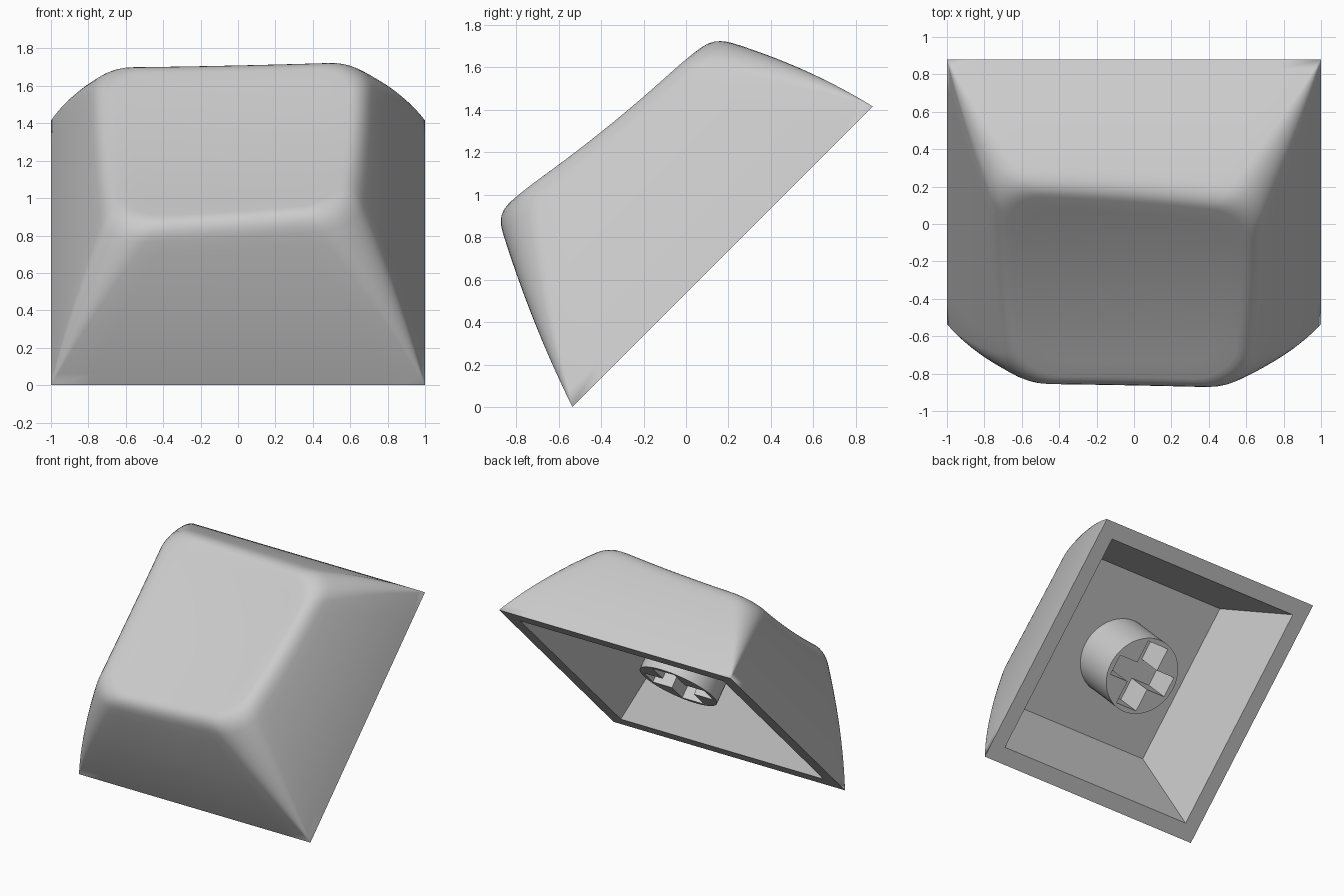
import bpy, bmesh, math
from mathutils import Vector, Matrix

if "Cube" in bpy.data.objects:
    bpy.data.objects.remove(bpy.data.objects["Cube"])

# Key cap is built flat (base on z = 0), then tilted 45 degrees
TILT = Matrix.Translation((0, 0.1725, 0.7075)) @ Matrix.Rotation(math.radians(45), 4, 'X')

grey = bpy.data.materials.new("light_grey")
grey.diffuse_color = (0.6, 0.6, 0.6, 1)
grey.use_nodes = True
grey.node_tree.nodes["Principled BSDF"].inputs["Base Color"].default_value = grey.diffuse_color


def finish(bm, name, smooth=True, recalc=True):
    bmesh.ops.remove_doubles(bm, verts=bm.verts, dist=1e-5)
    if recalc:
        bmesh.ops.recalc_face_normals(bm, faces=bm.faces)
    bm.transform(TILT)
    me = bpy.data.meshes.new(name)
    bm.to_mesh(me)
    bm.free()
    me.materials.append(grey)
    ob = bpy.data.objects.new(name, me)
    bpy.context.collection.objects.link(ob)
    if smooth:
        bpy.ops.object.select_all(action='DESELECT')
        ob.select_set(True)
        bpy.context.view_layer.objects.active = ob
        bpy.ops.object.shade_smooth_by_angle(angle=math.radians(35))
    return ob


def bridge(bm, a, b):
    n = len(a)
    for i in range(n):
        bm.faces.new((a[i], a[(i + 1) % n], b[(i + 1) % n], b[i]))


# ---- outer cap ----
def top_z(x, y):
    """Slanted, gently dished top."""
    return (0.81 + 0.07 * x - 0.12 * y
            - 0.03 * (1 - (y / 0.62) ** 2) - 0.01 * (1 - (x / 0.55) ** 2))


def wall(a, b, z):
    return 1 - a * z - b * z * z


def outline(col, z):
    """Point of the rounded section at height z; col = (corner, angle, side share)."""
    xs = (wall(0.30, 0.15, z), -wall(0.27, 0.15, z))
    ys = (wall(0.235, 0.21, z), -wall(0.335, 0.115, z))
    r = 0.28 * z

    def arc(corner, ang):
        sx, sy = ((1, 1), (-1, 1), (-1, -1), (1, -1))[corner % 4]
        cx = xs[0 if sx > 0 else 1] - sx * r
        cy = ys[0 if sy > 0 else 1] - sy * r
        a = corner * math.pi / 2 + ang
        return Vector((cx + r * math.cos(a), cy + r * math.sin(a), z))

    corner, ang, share = col
    p = arc(corner, ang)
    return p.lerp(arc(corner + 1, 0), share) if share else p


ARC, SIDE, LEVELS = 8, 10, 12
columns = []
for c in range(4):
    columns += [(c, math.pi / 2 * i / ARC, 0) for i in range(ARC + 1)]
    columns += [(c, math.pi / 2, i / SIDE) for i in range(1, SIDE)]

centre = Vector((-0.04, 0.05, 0))
paths = []
for col in columns:
    edge_z = 0.8
    for _ in range(15):
        p = outline(col, edge_z)
        edge_z = top_z(p.x, p.y)
    edge = outline(col, edge_z)
    low = edge_z - 0.09
    path = [outline(col, low * i / LEVELS) for i in range(LEVELS + 1)]
    # rounded rim between wall and top
    inner = edge.lerp(centre, 0.11)
    inner.z = top_z(inner.x, inner.y)
    start = path[-1]
    for i in range(1, 7):
        t = i / 6
        path.append(start * (1 - t) ** 2 + edge * 2 * t * (1 - t) + inner * t * t)
    # dished top surface
    for s in (0.85, 0.68, 0.5, 0.33, 0.16):
        q = inner.lerp(centre, 1 - s)
        q.z = top_z(q.x, q.y)
        path.append(q)
    paths.append(path)

bm = bmesh.new()
rings = [[bm.verts.new(p[k]) for p in paths] for k in range(len(paths[0]))]
for a, b in zip(rings, rings[1:]):
    bridge(bm, a, b)
tip = bm.verts.new((centre.x, centre.y, top_z(centre.x, centre.y)))
last = rings[-1]
for i in range(len(last)):
    bm.faces.new((last[i], last[(i + 1) % len(last)], tip))
finish(bm, "cap_outer_shell", recalc=False)

# ---- base rim, sloping inner walls and ceiling ----
bm = bmesh.new()
squares = [[bm.verts.new((h * sx, h * sy, z)) for sx, sy in ((1, 1), (-1, 1), (-1, -1), (1, -1))]
           for h, z in ((1, 0), (0.877, 0), (0.632, 0.535))]
for a, b in zip(squares, squares[1:]):
    bridge(bm, b, a)
    # all faces look down or into the cavity
bm.faces.new(squares[-1][::-1])
bm.normal_update()
for f in bm.faces:
    if f.normal.z > 0:
        f.normal_flip()
finish(bm, "cap_inner_shell", smooth=False, recalc=False)

# ---- round stem with cross-shaped socket ----
END, ROOT, FLOOR, RAD = 0.11, 0.54, 0.36, 0.30
L, WX, WY = 0.26, 0.095, 0.08
quarter = [(L, WY), (WX, WY), (WX, L)]
cross = []
for sx, sy in ((1, 1), (-1, 1), (-1, -1), (1, -1)):
    pts = [(x * sx, y * sy) for x, y in quarter]
    cross += pts if sx * sy > 0 else pts[::-1]

bm = bmesh.new()
circle = [(RAD * math.cos(math.tau * i / 48), RAD * math.sin(math.tau * i / 48)) for i in range(48)]
loops = {}
for key, pts, z in (("end", circle, END), ("root", circle, ROOT),
                    ("mouth", cross, END), ("floor", cross, FLOOR)):
    loops[key] = [bm.verts.new((x, y, z)) for x, y in pts]
bridge(bm, loops["end"], loops["root"])
bridge(bm, loops["mouth"], loops["floor"])
bm.faces.new(loops["floor"])
bm.faces.new(loops["root"])
rim = [e for e in bm.edges if all(abs(v.co.z - END) < 1e-6 for v in e.verts)]
bmesh.ops.triangle_fill(bm, use_beauty=True, use_dissolve=False, edges=rim)
finish(bm, "stem")
